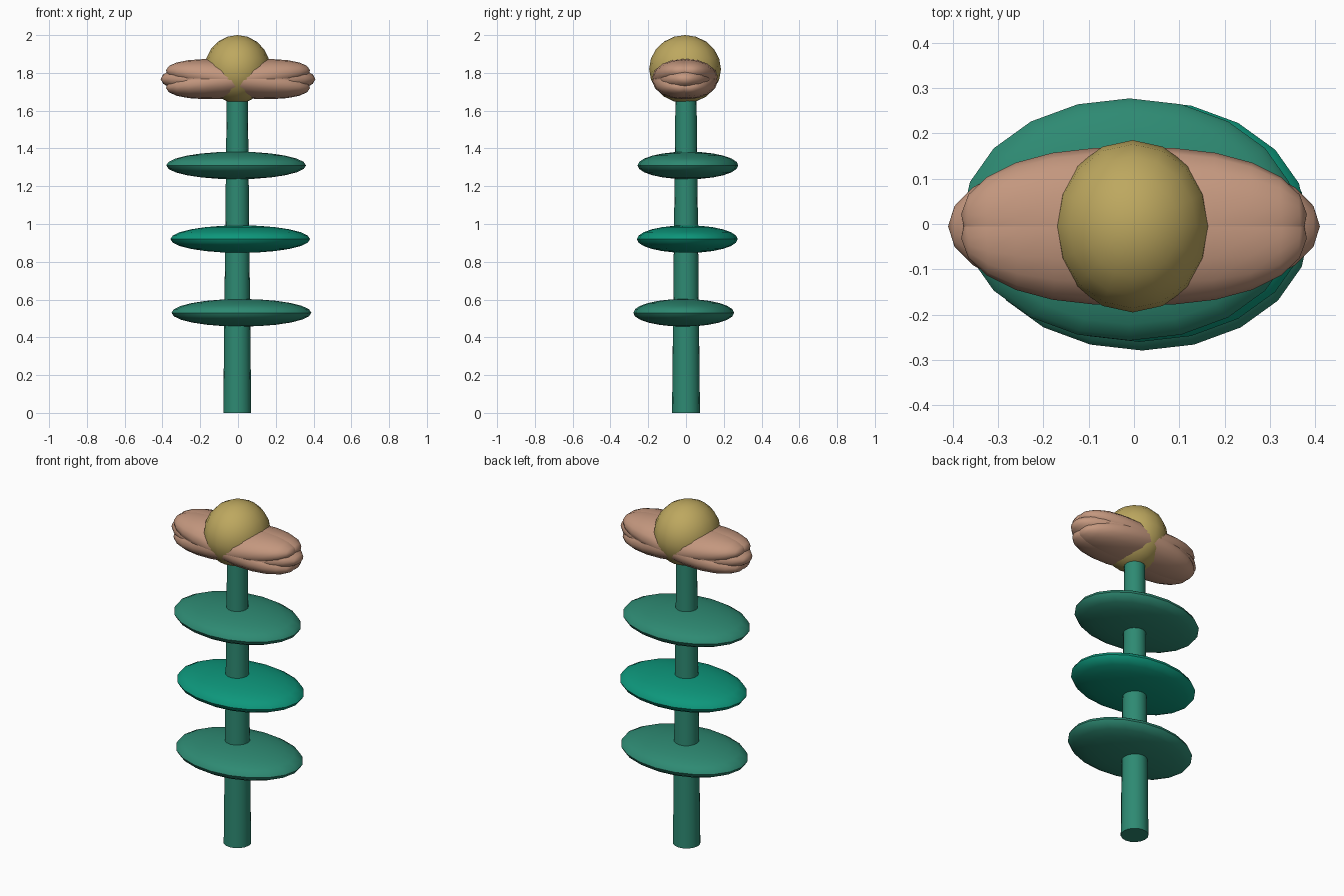
import bpy
from math import radians, pi
from mathutils import Matrix, Euler

if "Cube" in bpy.data.objects:
    bpy.data.objects.remove(bpy.data.objects["Cube"])


def material(name, rgb):
    m = bpy.data.materials.new(name)
    m.diffuse_color = (*rgb, 1)
    m.use_nodes = True
    m.node_tree.nodes["Principled BSDF"].inputs["Base Color"].default_value = m.diffuse_color
    return m


GREEN = material("leaf_green", (0.027, 0.254, 0.17))
BRIGHT = material("bright_green", (0.004, 0.31, 0.2))
PINK = material("petal_pink", (0.55, 0.31, 0.21))
YELLOW = material("centre_yellow", (0.51, 0.39, 0.115))


def finish(name, mat):
    ob = bpy.context.object
    ob.name = name
    ob.data.materials.append(mat)
    bpy.ops.object.shade_smooth_by_angle(angle=radians(50))
    return ob


def ellipsoid(name, loc, semi, mat, segs, rings, rot=(0, 0, 0), pole_x=False):
    bpy.ops.mesh.primitive_uv_sphere_add(segments=segs, ring_count=rings, radius=1)
    ob = bpy.context.object
    turn = Matrix.Rotation(pi / 2, 4, 'Y') if pole_x else Matrix.Identity(4)
    tilt = Euler([radians(a) for a in rot]).to_matrix().to_4x4()
    ob.data.transform(tilt @ Matrix.Diagonal((*semi, 1)) @ turn)
    ob.location = loc
    return finish(name, mat)


# Tapered stem
bpy.ops.mesh.primitive_cone_add(vertices=16, radius1=0.074, radius2=0.055,
                                depth=1.75, location=(-0.004, 0, 0.875))
finish("stem", GREEN)

# Flat leaves threaded on the stem
for i, (x, y, z, mat) in enumerate([(0.018, -0.012, 0.53, GREEN),
                                    (0.012, 0.007, 0.92, BRIGHT),
                                    (-0.01, 0.01, 1.31, GREEN)]):
    ellipsoid(f"leaf_{i + 1}", (x, y, z), (0.37, 0.267, 0.073), mat, 20, 12)

# Crossing petals
ellipsoid("petal_middle", (0, -0.005, 1.767), (0.41, 0.172, 0.096), PINK, 16, 12, pole_x=True)
n = 0
for pitch in (-7, 7):
    for yaw in (-4, 4):
        n += 1
        ellipsoid(f"petal_{n}", (0, -0.005, 1.767), (0.385, 0.172, 0.096), PINK,
                  16, 12, (0, pitch, yaw), True)

# Flower centre
ellipsoid("flower_centre", (-0.003, -0.005, 1.82), (0.174, 0.19, 0.18), YELLOW, 16, 10)
